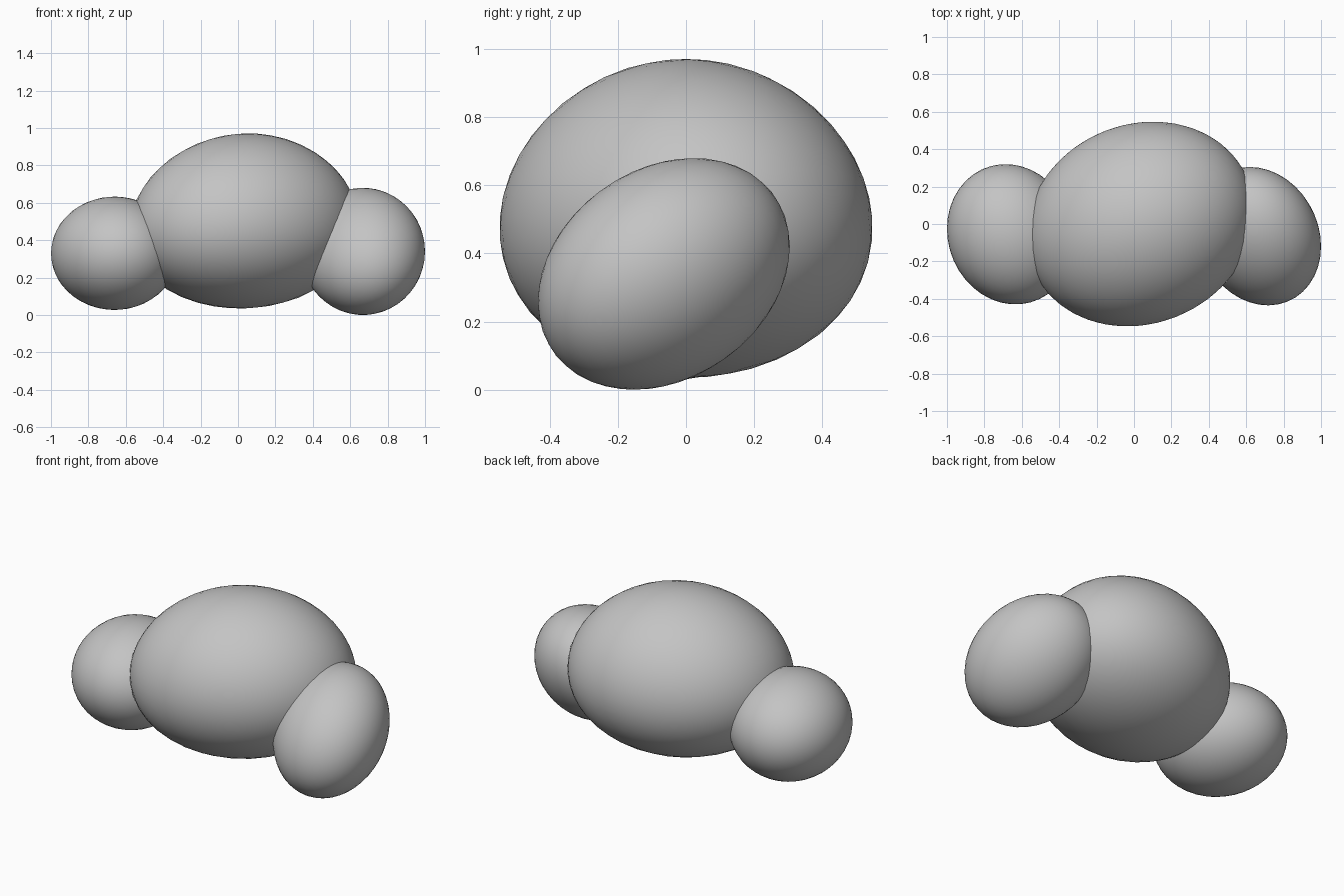
import bpy
import bmesh
from mathutils import Vector, Matrix
from math import sqrt

cube = bpy.data.objects.get("Cube")
if cube:
    bpy.data.objects.remove(cube, do_unlink=True)

# One plain grey for everything
GREY = (0.55, 0.55, 0.55, 1)
grey = bpy.data.materials.new("plain_grey")
grey.use_nodes = True
grey.diffuse_color = GREY
grey.node_tree.nodes["Principled BSDF"].inputs["Base Color"].default_value = GREY


def blob(name, centre, half, lean_xy=0, lean_xz=0, lean_yz=0, taper=0):
    """Ellipsoid with exact half extents; the leans shear its extreme points."""
    hx, hy, hz = half
    # Triangular root of the symmetric shape matrix
    b = lean_xy / hx
    c = lean_xz / hx
    d = sqrt(hy * hy - b * b)
    e = (lean_yz - b * c) / d
    f = sqrt(hz * hz - c * c - e * e)
    shape = Matrix(((hx, 0, 0), (b, d, 0), (c, e, f)))

    bm = bmesh.new()
    bmesh.ops.create_icosphere(bm, subdivisions=4, radius=1)
    for v in bm.verts:
        p = shape @ v.co
        widen = 1 - taper * p.z / hz      # fuller towards the bottom
        v.co = Vector((p.x * widen, p.y * widen, p.z))
    mesh = bpy.data.meshes.new(name)
    bm.to_mesh(mesh)
    bm.free()
    for face in mesh.polygons:
        face.use_smooth = True
    mesh.materials.append(grey)
    obj = bpy.data.objects.new(name, mesh)
    obj.location = centre
    bpy.context.collection.objects.link(obj)
    return obj


# Large leaning middle lobe
blob("middle_lobe", (0.035, 0, 0.503), (0.61, 0.547, 0.468),
     lean_xy=0.038, lean_xz=0.01, taper=0.06)

# Smaller lobes at either end
blob("right_lobe", (-0.66, -0.055, 0.33), (0.34, 0.375, 0.303), lean_xy=-0.01)
blob("left_lobe", (0.668, -0.065, 0.34), (0.332, 0.37, 0.34),
     lean_xy=-0.018, lean_yz=0.03)
